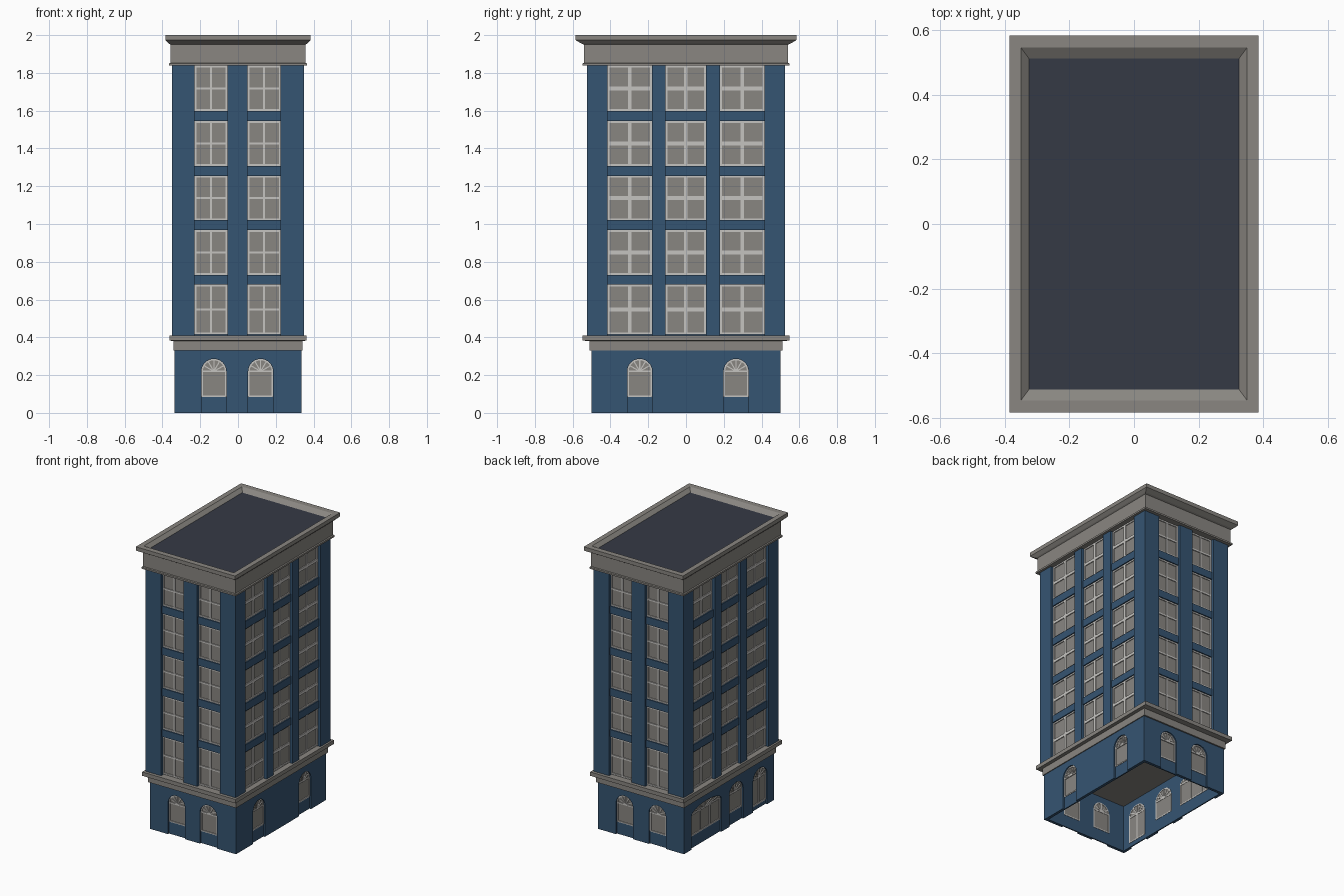
import bpy, bmesh, math
from mathutils import Matrix, Vector

if "Cube" in bpy.data.objects:
    bpy.data.objects.remove(bpy.data.objects["Cube"])


def material(name, rgb):
    m = bpy.data.materials.new(name)
    m.diffuse_color = (*rgb, 1)
    m.use_nodes = True
    m.node_tree.nodes["Principled BSDF"].inputs["Base Color"].default_value = m.diffuse_color
    return m


BLUE = material("blue_wall", (0.036, 0.089, 0.168))
STONE = material("grey_stone", (0.252, 0.240, 0.220))
GLASS = material("grey_glass", (0.250, 0.240, 0.222))
FRAME = material("pale_frame", (0.56, 0.55, 0.53))
ROOF = material("dark_roof", (0.036, 0.042, 0.060))

parts = {}   # part name -> (bmesh, material)


def prism(part, mat, side, pts, d0, d1):
    """Extrude a (u, z) outline between outward distances d0 and d1 on a facade.
    side 0 = front, 1 = right, 2 = back, 3 = left."""
    bm = parts.setdefault(part, (bmesh.new(), mat))[0]
    rot = Matrix.Rotation(side * math.pi / 2, 3, 'Z')
    a, b = [[bm.verts.new(rot @ Vector((u, -d, z))) for u, z in pts] for d in (d0, d1)]
    n = len(pts)
    bm.faces.new(a)
    bm.faces.new(b[::-1])
    for i in range(n):
        bm.faces.new((a[i], b[i], b[(i + 1) % n], a[(i + 1) % n]))


def rect(u0, u1, z0, z1):
    return [(u0, z0), (u1, z0), (u1, z1), (u0, z1)]


def bar(part, mat, side, p, q, w, d0, d1):
    """Straight glazing bar of width w from p to q."""
    p, q = Vector(p), Vector(q)
    t = (q - p).normalized() * w / 2
    n = Vector((-t.y, t.x))
    prism(part, mat, side, [p - n, q - n, q + n, p + n], d0, d1)


def arch(c, hw, spring, rise, bottom, inset=0.0, n=12):
    """Arched outline, going up the left side and down the right."""
    hw, rise = hw - inset, rise - inset
    top = [(c - hw * math.cos(math.pi * i / n), spring + rise * math.sin(math.pi * i / n))
           for i in range(n + 1)]
    return [(c - hw, bottom + inset)] + top + [(c + hw, bottom + inset)]


def loft(name, mat, rings, cap_mat=None):
    """Stack of rectangular rings (half x, half y, z), capped at both ends."""
    bm = bmesh.new()
    loops = [[bm.verts.new((sx * x, sy * y, z)) for sx, sy in ((-1, -1), (1, -1), (1, 1), (-1, 1))]
             for x, y, z in rings]
    for a, b in zip(loops, loops[1:]):
        for i in range(4):
            j = (i + 1) % 4
            bm.faces.new((a[i], a[j], b[j], b[i]))
    bm.faces.new(loops[0][::-1])
    cap = bm.faces.new(loops[-1])
    cap.material_index = 1 if cap_mat else 0
    finish(name, bm, [mat] + ([cap_mat] if cap_mat else []))


def finish(name, bm, mats):
    bmesh.ops.recalc_face_normals(bm, faces=bm.faces)
    me = bpy.data.meshes.new(name)
    bm.to_mesh(me)
    bm.free()
    for m in mats:
        me.materials.append(m)
    bpy.context.collection.objects.link(bpy.data.objects.new(name, me))


# Ground floor: thin open-bottomed walls with arched bays reaching the ground
# each bay: centre, half width, spring height, rise, sill height, mullion offsets
small = lambda c: (c, 0.066, 0.22, 0.066, 0.085, ())
GROUND = {
    0: [small(-0.128), small(0.12)],
    1: [small(-0.245), small(0.265)],
    2: [small(-0.128), small(0.128)],
    3: [(-0.25, 0.165, 0.235, 0.05, 0.085, (-0.055, 0.055)),
        (0.08, 0.078, 0.215, 0.07, 0.085, ()),
        (0.345, 0.078, 0.215, 0.07, 0.03, (0,))],
}
T = 0.02
for side, bays in GROUND.items():
    half, d = (0.335, 0.50) if side % 2 == 0 else (0.50 - T, 0.335)
    outline = [(-half, 0)]
    for c, hw, spring, rise, sill, mull in bays:
        outline += arch(c, hw, spring, rise, 0)
    outline += [(half, 0), (half, 0.335), (-half, 0.335)]
    prism("ground_walls", BLUE, side, outline, d - T, d)

    for c, hw, spring, rise, sill, mull in bays:
        # recessed panel under the sill, then the glass
        prism("sill_panels", BLUE, side, rect(c - hw, c + hw, 0, sill), d - T, d - 0.012)
        prism("arched_glass", GLASS, side, arch(c, hw, spring, rise, sill), d - T, d - 0.015)
        f = ("arched_frames", FRAME, side)
        depth = (d - T - 0.002, d - 0.009)
        edge = arch(c, hw, spring, rise, sill, 0.004)
        for p, q in zip(edge, edge[1:] + edge[:1]):
            bar(*f, p, q, 0.008, *depth)
        bar(*f, (c - hw, spring), (c + hw, spring), 0.009, *depth)
        for m in mull:
            bar(*f, (c + m, sill), (c + m, spring), 0.009, *depth)
        # sunburst bars in the arch
        for k in (1, 2, 3, 4, 5):
            a = math.pi * k / 6
            bar(*f, (c, spring), (c + (hw - .004) * math.cos(a), spring + (rise - .004) * math.sin(a)),
                0.006, *depth)

# Stone band over the ground floor (its underside is the ceiling)
loft("lower_band", STONE, [(.341, .51, .33), (.341, .51, .38), (.363, .547, .383), (.363, .547, .41)])

# Upper storeys: recessed core, proud piers, spandrels and windows
R = 0.03
Z0, Z1 = 0.40, 1.845
loft("tower_core", BLUE, [(.35 - R, .525 - R, Z0), (.35 - R, .525 - R, Z1)])
ROWS = [(.415, .68), (.73, .967), (1.02, 1.255), (1.307, 1.545), (1.598, 1.838)]
FRONT_COLS = [(-.23, -.056), (.05, .226)]
SIDE_COLS = [(-.415, -.18), (-.108, .106), (.18, .415)]
for side in range(4):
    end_wall = side % 2 == 0
    cols = FRONT_COLS if end_wall else SIDE_COLS
    half, d = (.35, .525) if end_wall else (.525 - R, .35)
    w_v, w_h = (0.011, 0.011) if end_wall else (0.017, 0.02)
    stops = [-half] + [u for col in cols for u in col] + [half]
    for u0, u1 in zip(stops[::2], stops[1::2]):
        prism("piers", BLUE, side, rect(u0, u1, Z0, Z1), d - R, d)
    for u0, u1 in cols:
        for (_, lo), (hi, _) in zip(ROWS, ROWS[1:]):
            prism("spandrels", BLUE, side, rect(u0, u1, lo, hi), d - R, d - 0.012)
        for z0, z1 in ROWS:
            prism("window_glass", GLASS, side, rect(u0, u1, z0, z1), d - R, d - R + 0.004)
            f = ("window_frames", FRAME, side)
            depth = (d - R, d - R + 0.010)
            e = 0.005
            um, zm = (u0 + u1) / 2, (z0 + z1) / 2
            for u, w in ((u0 + e, 0.01), (um, w_v), (u1 - e, 0.01)):
                bar(*f, (u, z0), (u, z1), w, *depth)
            for z, w in ((z0 + e, 0.01), (zm, w_h), (z1 - e, 0.01)):
                bar(*f, (u0, z), (u1, z), w, *depth)

for name, (bm, mat) in parts.items():
    finish(name, bm, [mat])

# Cornice with sunken dark roof
loft("cornice_and_roof", STONE, [
    (.34, .515, 1.838), (.366, .549, 1.838), (.366, .549, 1.85), (.358, .541, 1.853),
    (.358, .541, 1.95), (.366, .553, 1.955), (.385, .584, 1.973), (.385, .584, 2.0),
    (.35, .546, 2.0), (.325, .512, 1.978)], ROOF)
